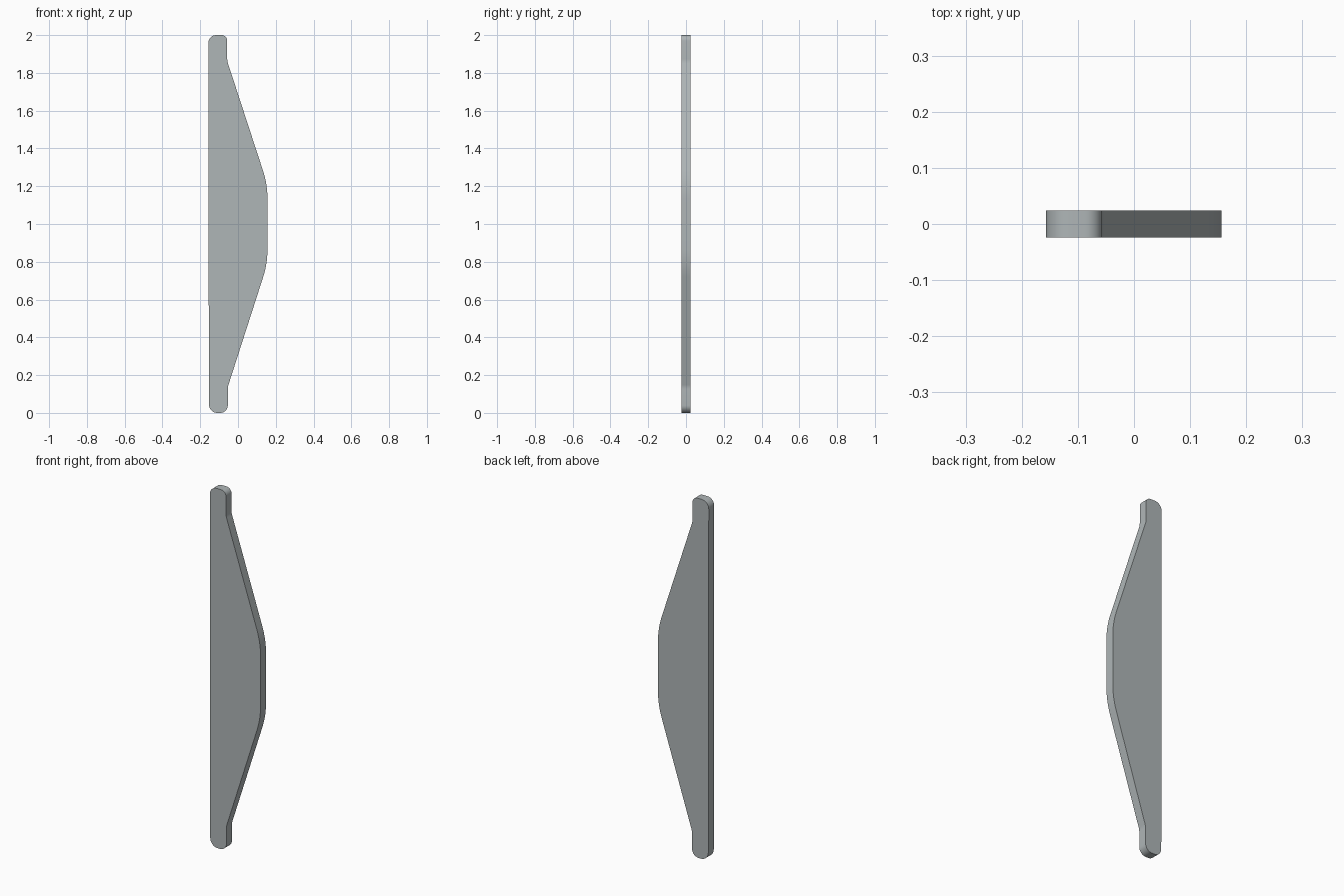
import bpy, bmesh, math
from mathutils import Vector

if "Cube" in bpy.data.objects:
    bpy.data.objects.remove(bpy.data.objects["Cube"])

HALF_DEPTH = 0.024

# Outline corners: x, z, tangent length of the rounding
corners = [
    (-0.157, 2.0, 0.042), (-0.057, 2.0, 0.03), (-0.057, 1.862, 0.012), (0.156, 1.21, 0.075),
    (0.156, 0.79, 0.075), (-0.054, 0.138, 0.012), (-0.054, 0.0, 0.04), (-0.154, 0.0, 0.045),
]


def rounded(points, steps=8):
    """Replace each corner with a circular arc tangent to both edges."""
    out = []
    n = len(points)
    for i, (x, z, t) in enumerate(points):
        p = Vector((x, z))
        a = (Vector(points[i - 1][:2]) - p).normalized()
        b = (Vector(points[(i + 1) % n][:2]) - p).normalized()
        half_angle = a.angle(b) / 2
        radius = t * math.tan(half_angle)
        centre = p + (a + b).normalized() * (t / math.cos(half_angle))
        u, v = (p + a * t - centre) / radius, (p + b * t - centre) / radius
        sweep = u.angle(v)
        for k in range(steps + 1):
            f = k / steps
            d = (u * math.sin((1 - f) * sweep) + v * math.sin(f * sweep)) / math.sin(sweep)
            out.append(centre + d * radius)
    return out


# Flat tapered plate with a tab at each end
bm = bmesh.new()
face = bm.faces.new([bm.verts.new((p.x, -HALF_DEPTH, p.y)) for p in rounded(corners)])
ext = bmesh.ops.extrude_face_region(bm, geom=[face])
moved = [g for g in ext["geom"] if isinstance(g, bmesh.types.BMVert)]
bmesh.ops.translate(bm, verts=moved, vec=(0, 2 * HALF_DEPTH, 0))
bmesh.ops.recalc_face_normals(bm, faces=bm.faces)
mesh = bpy.data.meshes.new("tapered_plate")
bm.to_mesh(mesh)
bm.free()

# Dark, slightly cool grey
grey = bpy.data.materials.new("dark_grey")
grey.diffuse_color = (0.43, 0.467, 0.475, 1.0)
grey.use_nodes = True
grey.node_tree.nodes["Principled BSDF"].inputs["Base Color"].default_value = grey.diffuse_color
mesh.materials.append(grey)

plate = bpy.data.objects.new("tapered_plate", mesh)
bpy.context.collection.objects.link(plate)
bpy.context.view_layer.objects.active = plate
plate.select_set(True)
bpy.ops.object.shade_smooth_by_angle(angle=math.radians(30))
